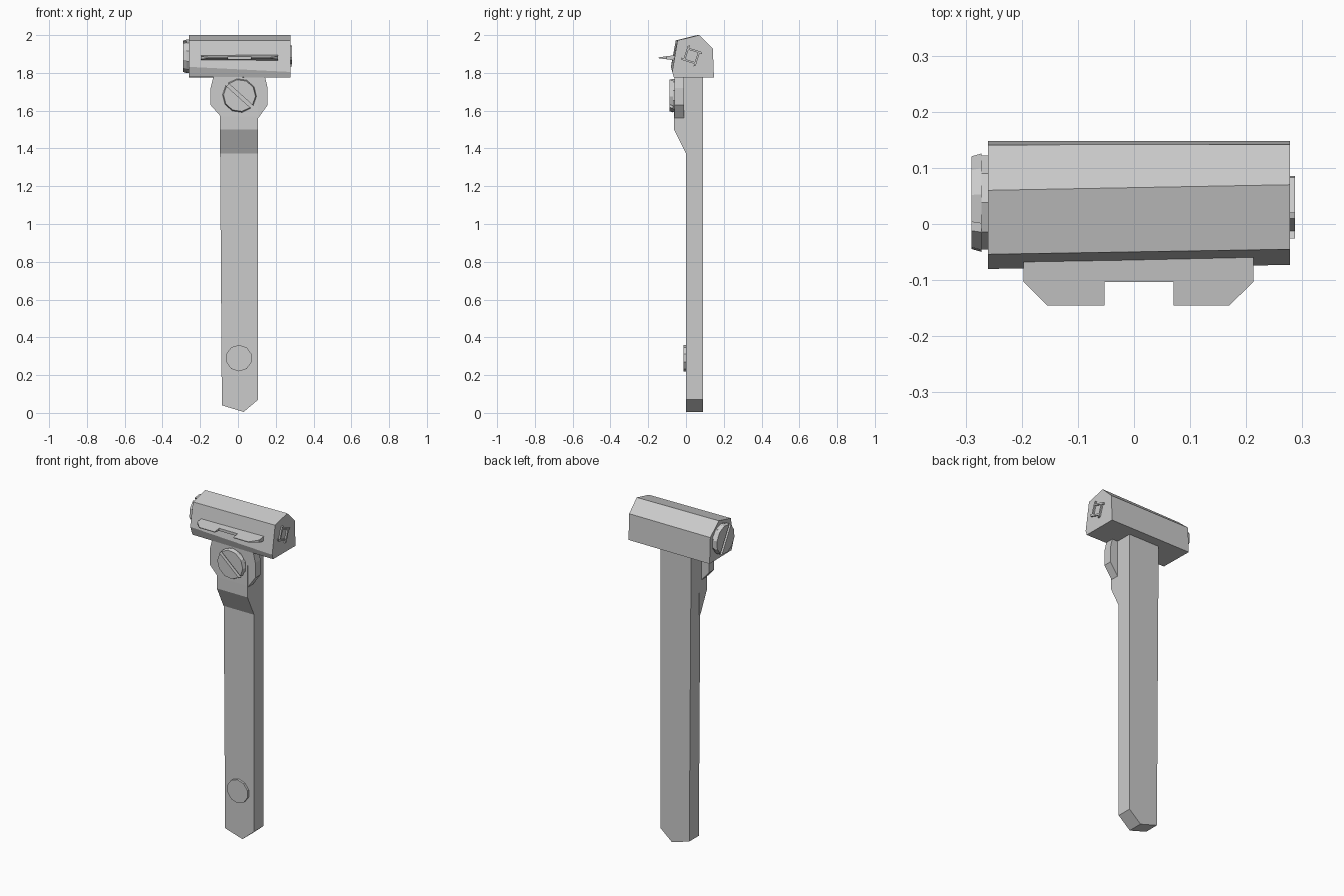
import bpy, bmesh
from math import sin, cos, pi, asin, radians

if "Cube" in bpy.data.objects:
    bpy.data.objects.remove(bpy.data.objects["Cube"])


def loft(name, start, end):
    """Closed solid between two matching 3D outlines."""
    bm = bmesh.new()
    a = [bm.verts.new(p) for p in start]
    b = [bm.verts.new(p) for p in end]
    n = len(a)
    bm.faces.new(a)
    bm.faces.new(b[::-1])
    for i in range(n):
        j = (i + 1) % n
        bm.faces.new((a[i], b[i], b[j], a[j]))
    bmesh.ops.recalc_face_normals(bm, faces=bm.faces)
    me = bpy.data.meshes.new(name)
    bm.to_mesh(me)
    bm.free()
    ob = bpy.data.objects.new(name, me)
    bpy.context.collection.objects.link(ob)
    return ob


def place(pts, axis, d):
    if axis == 'x':
        return [(d, u, v) for u, v in pts]
    return [(u, d, v) for u, v in pts]


def prism(name, pts, axis, d0, d1):
    return loft(name, place(pts, axis, d0), place(pts, axis, d1))


def circle(cu, cv, r, n):
    return [(cu + r * cos(2 * pi * (i + .5) / n), cv + r * sin(2 * pi * (i + .5) / n)) for i in range(n)]


def slotted_screw(name, axis, cu, cv, r, base, floor, top, angle, slot):
    """Round base with two half-discs leaving a straight slot."""
    prism(name + "_base", circle(cu, cv, r * .98, 10), axis, base, floor)
    gap = asin(slot / r)
    for side, turn in (("a", 0), ("b", pi)):
        def arc(rad):
            pts = []
            for i in range(6):
                t = gap + (pi - 2 * gap) * i / 5
                x, y = rad * cos(t), max(slot, rad * sin(t))
                w = angle + turn
                pts.append((cu + x * cos(w) - y * sin(w), cv + x * sin(w) + y * cos(w)))
            return pts
        loft(name + "_half_" + side, place(arc(r), axis, floor), place(arc(r * .94), axis, top))


# Handle shaft with pointed foot
prism("handle", [(-.085, .04), (.03, .005), (.107, .07), (.107, 1.8), (-.097, 1.8)], 'y', 0, .09)

# Raised neck on the front of the shaft
prism("handle_neck", [(.01, 1.372), (0, 1.372), (-.063, 1.5), (-.063, 1.57), (-.058, 1.8), (.01, 1.8)],
      'x', -.096, .107)

# Flared bracket plate under the head
prism("bracket", [(-.125, 1.8), (-.145, 1.72), (-.145, 1.63), (-.096, 1.575), (.107, 1.56),
                  (.157, 1.63), (.157, 1.72), (.138, 1.8)], 'y', -.06, -.01)

# Bracket screw and lower rivet
slotted_screw("bracket_screw", 'y', .008, 1.68, .09, -.05, -.068, -.087, radians(-42), .009)
prism("rivet", circle(.005, .29, .07, 10), 'y', .01, -.013)

# Hammer head, slightly skewed from end to end
left = [(.06, 2), (.141, 1.93), (.148, 1.775), (-.06, 1.778), (-.08, 1.832), (-.054, 1.972)]
right = [(.07, 2), (.142, 1.93), (.148, 1.775), (-.064, 1.776), (-.073, 1.805), (-.045, 1.972)]
loft("head", place(left, 'x', -.26), place(right, 'x', .278))

# Slotted cap on the left end
slotted_screw("end_cap", 'x', .038, 1.888, .09, -.25, -.272, -.29, radians(120), .009)

# Square nut frame of four overlapping bars on the right end
for k in range(4):
    w = radians(-18) + k * pi / 2
    bar = [(-.036, .026), (.05, .026), (.044, .036), (-.036, .036)]
    prism("nut_bar_%d" % k, [(.03 + x * cos(w) - y * sin(w), 1.89 + x * sin(w) + y * cos(w)) for x, y in bar],
          'x', .27, .287)

# Notched blade along the front, thinning towards its edge
outline = [(-.197, -.06), (-.197, -.103), (-.155, -.145), (-.053, -.145), (-.053, -.103),
           (.07, -.103), (.07, -.145), (.17, -.145), (.213, -.103), (.213, -.06)]
thick = [.014 + (y + .06) * .14 for x, y in outline]
loft("blade", [(x, y, 1.88 - t) for (x, y), t in zip(outline, thick)],
     [(x, y, 1.88 + t) for (x, y), t in zip(outline, thick)])
